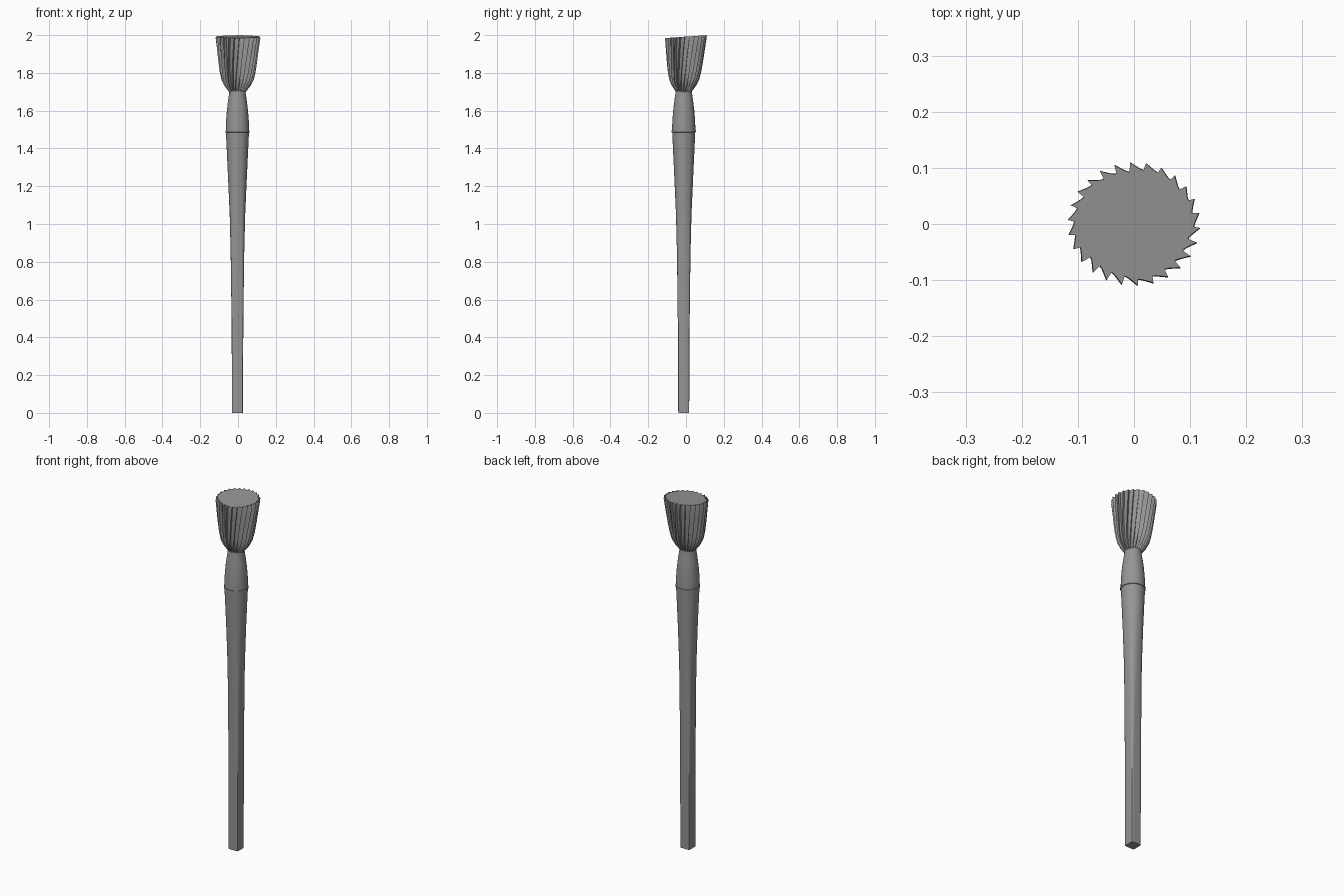
import bpy
import bmesh
from math import sin, cos, tau, radians, floor
import random

random.seed(4)
old = bpy.data.objects.get("Cube")
if old:
    bpy.data.objects.remove(old, do_unlink=True)

grey = bpy.data.materials.new("plain grey")
grey.use_nodes = True
grey.diffuse_color = (0.3, 0.3, 0.3, 1)
grey.node_tree.nodes["Principled BSDF"].inputs["Base Color"].default_value = (0.3, 0.3, 0.3, 1)

AXIS_X, AXIS_Y = -0.003, -0.012


def loft(name, rings, angle=35):
    """Skin a list of point rings, cap both ends and shade smooth."""
    bm = bmesh.new()
    loops = [[bm.verts.new(p) for p in ring] for ring in rings]
    for low, high in zip(loops, loops[1:]):
        for i in range(len(low)):
            j = (i + 1) % len(low)
            bm.faces.new((low[i], low[j], high[j], high[i]))
    bm.faces.new(loops[0][::-1])
    bm.faces.new(loops[-1])
    mesh = bpy.data.meshes.new(name)
    bm.to_mesh(mesh)
    bm.free()
    obj = bpy.data.objects.new(name, mesh)
    bpy.context.collection.objects.link(obj)
    mesh.materials.append(grey)
    bpy.ops.object.select_all(action='DESELECT')
    obj.select_set(True)
    bpy.context.view_layer.objects.active = obj
    bpy.ops.object.shade_smooth_by_angle(angle=radians(angle))
    return obj


def ring(radius, z, square=0.0, sides=48):
    """Circle that blends towards a rounded square as square goes to 1."""
    points = []
    for i in range(sides):
        c, s = cos(tau * i / sides), sin(tau * i / sides)
        power = 2 + 12 * square ** 2
        r = radius / (abs(c) ** power + abs(s) ** power) ** (1 / power)
        points.append((AXIS_X + r * c, AXIS_Y + r * s, z))
    return points


# Handle: square foot that turns round towards the collar
handle = [(0.0, 0.029, 1), (0.3, 0.030, 0.85), (0.6, 0.0325, 0.6), (0.85, 0.036, 0.4),
          (1.05, 0.041, 0.25), (1.25, 0.050, 0.1), (1.4, 0.057, 0), (1.488, 0.061, 0)]
loft("handle", [ring(r, z, q) for z, r, q in handle])

# Thin raised band at the joint
band = [(1.484, 0.060), (1.486, 0.064), (1.494, 0.064), (1.496, 0.060)]
loft("joint_band", [ring(r, z) for z, r in band])

# Ferrule: tapers up into the bristles
ferrule = [(1.49, 0.062), (1.54, 0.0605), (1.6, 0.056), (1.65, 0.050), (1.69, 0.044), (1.72, 0.042)]
loft("ferrule", [ring(r, z) for z, r in ferrule])

# Bristle head: skewed pleats that twist and lean back, with a sloping flat top
PLEATS, STEPS = 26, 6
jitter = [random.uniform(0.7, 1.3) for _ in range(PLEATS)]
shape = [(0, 0.040), (0.05, 0.050), (0.13, 0.068), (0.23, 0.082), (0.36, 0.091),
         (0.55, 0.099), (0.78, 0.107), (0.97, 0.114), (1, 0.113)]


def bristle_ring(t, radius):
    points = []
    depth = 0.004 + 0.010 * min(1, t * 3)
    for i in range(PLEATS * STEPS):
        pleat, phase = i // STEPS, (i % STEPS) / STEPS
        tooth = phase / 0.67 if phase < 0.67 else (1 - phase) / 0.33
        r = radius - depth * jitter[pleat] * (1 - tooth ** 1.5)
        a = tau * (i / (PLEATS * STEPS)) + 0.2 * t
        a += 0.06 * tooth * min(1, t * 3)
        x = AXIS_X * (1 - t) + 1.04 * r * cos(a)
        y = AXIS_Y * (1 - t) + 0.97 * r * sin(a)
        z = 1.695 + t * (0.297 + 0.07 * y)
        points.append((x, y, z))
    return points


loft("bristles", [bristle_ring(t, r) for t, r in shape], 50)
